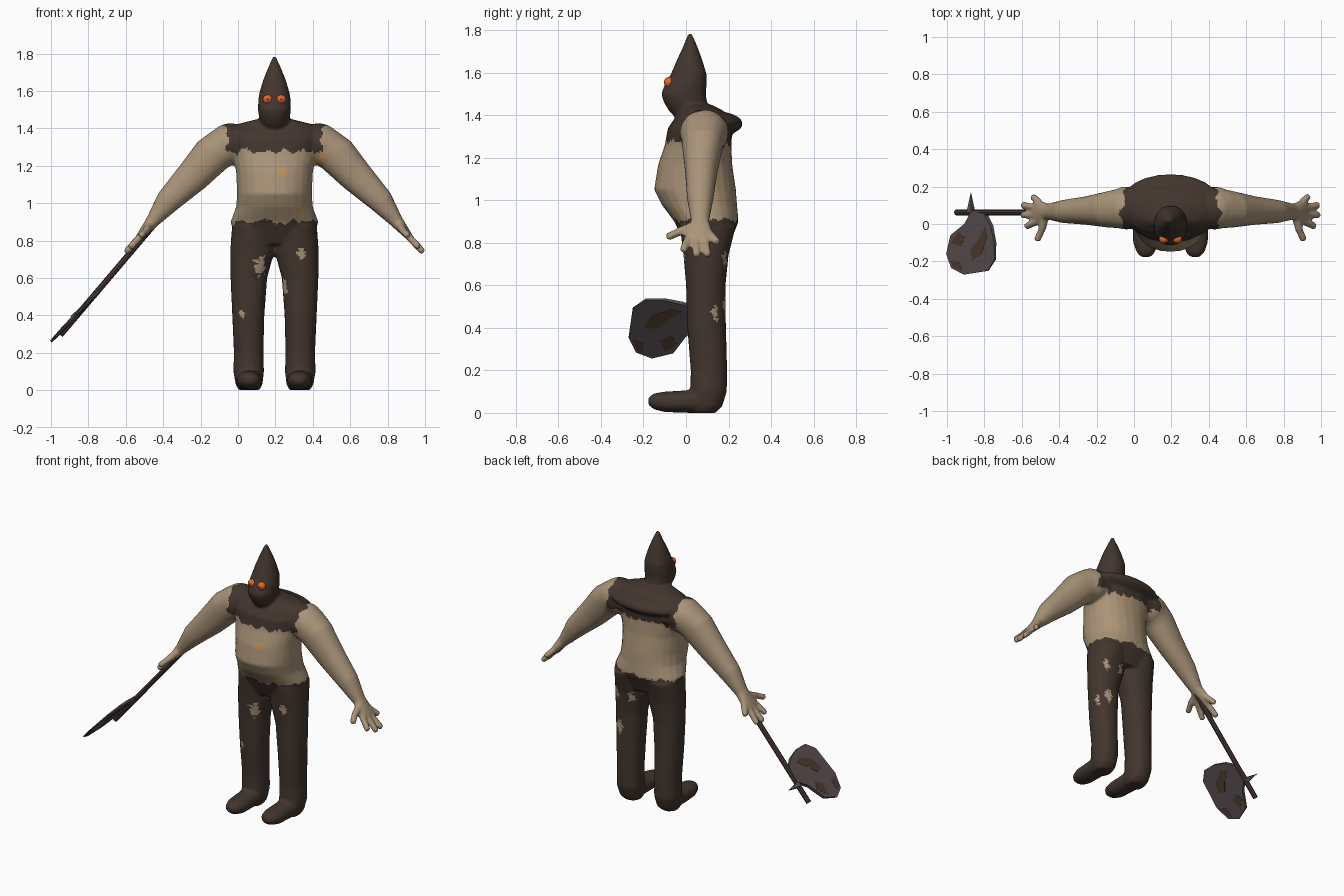
import bpy, bmesh, math
from mathutils import Vector, Matrix, noise

if "Cube" in bpy.data.objects:
    bpy.data.objects.remove(bpy.data.objects["Cube"])

MID = 0.195  # the figure stands off centre because of the long axe
X, Y, Z = Vector((1, 0, 0)), Vector((0, 1, 0)), Vector((0, 0, 1))


def material(name, r, g, b):
    m = bpy.data.materials.new(name)
    m.use_nodes = True
    m.diffuse_color = (r, g, b, 1)
    bsdf = m.node_tree.nodes["Principled BSDF"]
    bsdf.inputs["Base Color"].default_value = (r, g, b, 1)
    bsdf.inputs["Roughness"].default_value = 0.9
    return m


skin = material("skin", 0.40, 0.295, 0.19)
cloth = material("dark cloth", 0.055, 0.036, 0.027)
sore = material("amber sore", 0.52, 0.30, 0.10)
orange = material("eye orange", 0.75, 0.14, 0.02)
pupil = material("eye dark", 0.12, 0.03, 0.01)
steel = material("dull steel", 0.105, 0.08, 0.084)
rust = material("rust", 0.078, 0.046, 0.03)
wood = material("haft wood", 0.065, 0.04, 0.032)


def finish(bm, name, *mats, smooth=True):
    bmesh.ops.recalc_face_normals(bm, faces=bm.faces)
    me = bpy.data.meshes.new(name)
    bm.to_mesh(me)
    bm.free()
    ob = bpy.data.objects.new(name, me)
    bpy.context.collection.objects.link(ob)
    for m in mats:
        me.materials.append(m)
    for p in me.polygons:
        p.use_smooth = smooth
    return ob


def loft(bm, rings, u, v, n=24, power=0.92):
    """Closed skin through (centre, half width along u, half width along v)."""
    def bend(t):
        return math.copysign(abs(t) ** power, t)
    rows = []
    for c, a, b in rings:
        angles = [math.tau * i / n for i in range(n)]
        rows.append([bm.verts.new(c + u * a * bend(math.cos(t)) + v * b * bend(math.sin(t)))
                     for t in angles])
    for r, q in zip(rows, rows[1:]):
        for i in range(n):
            j = (i + 1) % n
            bm.faces.new((r[i], r[j], q[j], q[i]))
    bm.faces.new(rows[0])
    bm.faces.new(rows[-1])


def column(bm, rows, cx=None):
    """Upright loft from (z, half width, front y, back y) and optional x."""
    rings = []
    for z, w, front, back, *x in rows:
        rings.append((Vector((x[0] if x else MID, (front + back) / 2, z)), w, (back - front) / 2))
    loft(bm, rings, X, Y)


def finger(bm, a, b, r):
    d = (b - a).normalized()
    u = d.orthogonal().normalized()
    loft(bm, [(a, r, r), (a.lerp(b, 0.9), r, r), (b, r * 0.6, r * 0.6)], u, d.cross(u), 12)


def ball(bm, centre, size):
    m = Matrix.Translation(centre) @ Matrix.Diagonal((*size, 1))
    bmesh.ops.create_uvsphere(bm, u_segments=24, v_segments=14, radius=1, matrix=m)


# Body: torso with belly, collar roll, hooded head
bm = bmesh.new()
column(bm, [(0.78, 0.2, 0, 0.2), (0.90, 0.235, -0.055, 0.247), (0.98, 0.205, -0.115, 0.24),
            (1.05, 0.2, -0.15, 0.235), (1.165, 0.205, -0.132, 0.218), (1.26, 0.225, -0.1, 0.213),
            (1.34, 0.25, -0.085, 0.22), (1.39, 0.25, -0.05, 0.2), (1.425, 0.19, -0.02, 0.17),
            (1.45, 0.09, -0.02, 0.12)])
ball(bm, (MID, 0.125, 1.36), (0.26, 0.142, 0.06))
column(bm, [(1.38, 0.05, -0.04, 0.11), (1.42, 0.07, -0.08, 0.11), (1.46, 0.083, -0.104, 0.1),
            (1.5, 0.088, -0.117, 0.093), (1.55, 0.087, -0.098, 0.098), (1.59, 0.081, -0.073, 0.098),
            (1.66, 0.06, -0.043, 0.077), (1.72, 0.036, -0.015, 0.055), (1.785, 0.008, 0.01, 0.028)])

for s in (-1, 1):
    def at(x, y, z):
        return Vector((MID + s * x, y, z))

    # Legs and long feet
    legs = [(0.88, 0.112, -0.03, 0.235, 0.115), (0.74, 0.118, -0.012, 0.2, 0.119),
            (0.6, 0.098, 0, 0.186, 0.137), (0.4, 0.086, 0.006, 0.188, 0.14),
            (0.2, 0.079, 0.022, 0.194, 0.138), (0.1, 0.082, 0.02, 0.192, 0.138),
            (0.03, 0.072, 0.02, 0.17, 0.136), (0, 0.055, 0.03, 0.14, 0.136)]
    column(bm, [(z, w, f, b, MID + s * x) for z, w, f, b, x in legs])
    loft(bm, [(at(0.136, 0.1, 0.06), 0.07, 0.06), (at(0.136, 0, 0.053), 0.068, 0.053),
              (at(0.134, -0.1, 0.052), 0.066, 0.048), (at(0.132, -0.15, 0.054), 0.05, 0.038),
              (at(0.132, -0.177, 0.055), 0.025, 0.018)], X, Z)

    # Shoulder and arm
    ball(bm, at(0.235, 0.085, 1.315), (0.12, 0.115, 0.112))
    arm = [(0.14, 0.09, 1.3, 0.09, 0.1), (0.24, 0.085, 1.315, 0.115, 0.11),
           (0.33, 0.078, 1.26, 0.106, 0.097), (0.44, 0.072, 1.14, 0.09, 0.077),
           (0.57, 0.067, 1.01, 0.067, 0.062), (0.655, 0.066, 0.9, 0.036, 0.042),
           (0.70, 0.065, 0.845, 0.025, 0.062), (0.725, 0.065, 0.815, 0.018, 0.06)]
    loft(bm, [(at(x, y, z), a, b) for x, y, z, a, b in arm], Vector((0.75 * s, 0, 0.66)), Y)

    # Four spread fingers and a thumb
    for base, tip, y in ((0.114, 0.15, 0.74), (0.084, 0.102, 0.795),
                         (0.05, 0.048, 0.798), (0.018, -0.014, 0.775)):
        finger(bm, at(0.70, base, 0.84), at(y, tip, 0.84 - (y - 0.70) * 1.08), 0.019)
    finger(bm, at(0.67, 0.04, 0.88), at(0.69, -0.035, 0.85), 0.022)
    finger(bm, at(0.685, -0.025, 0.855), at(0.715, -0.09, 0.825), 0.019)

body = finish(bm, "body", skin, cloth, sore)
bpy.context.view_layer.objects.active = body
fuse = body.modifiers.new("fuse", "REMESH")
fuse.mode, fuse.voxel_size, fuse.use_smooth_shade = "VOXEL", 0.009, True
relax = body.modifiers.new("relax", "SMOOTH")
relax.factor, relax.iterations = 0.5, 5
for mod in ("fuse", "relax"):
    bpy.ops.object.modifier_apply(modifier=mod)

# Holes in the trousers (x, y, z, size) and sores on the front
holes = [Vector(h) for h in ((0.125, 0, 0.655, 0.025), (0.34, 0, 0.735, 0.018), (0.24, 0.04, 0.55, 0.02),
                             (0.02, 0.01, 0.41, 0.01), (0.42, 0.14, 0.47, 0.014), (0.38, 0.19, 0.72, 0.018),
                             (0.27, 0.18, 0.72, 0.018), (0.36, 0.19, 0.5, 0.02))]
sores = [Vector(h) for h in ((0.24, -0.13, 1.17, 0.02), (0.36, -0.07, 0.95, 0.03), (0.45, 0, 1.24, 0.03))]


def near(p, spots, stretch):
    return any(math.dist((p.x, p.y, p.z * stretch), (h.x, h.y, h.z * stretch))
               < h.w * (1.2 + noise.noise(p * 60)) for h in spots)


def body_colour(p):
    dx = abs(p.x - MID)
    rag = noise.noise(Vector((p.x * 22, p.y * 22, 3))) * 0.035 + noise.noise(p * 70) * 0.012
    if p.z < 0.9 + rag and dx < 0.3:
        return 0 if near(p, holes, 0.6) else 1
    hem = 1.275 if p.y < 0.1 else 1.265
    side = 0.255 + noise.noise(Vector((5, p.y * 18, p.z * 18))) * 0.04
    if p.z > hem + rag and dx < side:
        return 1
    if near(p, sores, 1):
        return 2
    blotch = abs(noise.noise(p * 9 + Vector((2, 0, 1)))) < 0.05 and noise.noise(p * 5) > -0.05
    return 2 if blotch and p.y > 0.1 and 1.0 < p.z < 1.28 and dx < 0.22 and p.x > 0.1 else 0


if not body.data.materials:
    for m in (skin, cloth, sore):
        body.data.materials.append(m)
for poly in body.data.polygons:
    poly.material_index = body_colour(poly.center)
    poly.use_smooth = True

# Glowing eyes with dark centres
for name, s in (("right_eye", -1), ("left_eye", 1)):
    bm = bmesh.new()
    centre = Vector((MID + s * 0.036, -0.08, 1.555))
    ball(bm, centre, (0.026, 0.024, 0.025))
    for f in bm.faces:
        d = (f.calc_center_median() - centre).normalized()
        f.material_index = int(-d.y > 0.93)
    finish(bm, name, orange, pupil)

# Axe haft
low, high = Vector((-0.95, 0.062, 0.295)), Vector((-0.41, 0.062, 0.93))
bm = bmesh.new()
aim = (high - low).to_track_quat("Z", "Y").to_matrix().to_4x4()
bmesh.ops.create_cone(bm, cap_ends=True, segments=8, radius1=0.016, radius2=0.016,
                      depth=(high - low).length, matrix=Matrix.Translation((low + high) / 2) @ aim)
finish(bm, "axe_haft", wood, smooth=False)

# Axe blade: flat outline lying along the haft, thinner towards the edge
across = Vector((1.06, 0, -1)).normalized()


def plate(name, outline, extra, mat):
    bm = bmesh.new()
    sides = []
    for s in (-1, 1):
        sides.append([bm.verts.new(Vector((x, y, 0.26 + (x + 1) * 1.06))
                                   + across * s * (0.003 + extra + 0.03 * (y + 0.27)))
                      for x, y in outline])
    a, b = sides
    bm.faces.new(a)
    bm.faces.new(b)
    for i in range(len(a)):
        j = (i + 1) % len(a)
        bm.faces.new((a[i], a[j], b[j], b[i]))
    finish(bm, name, mat, smooth=False)


plate("axe_blade", [(-0.80, 0.07), (-0.76, -0.01), (-0.742, -0.1), (-0.742, -0.19), (-0.78, -0.25),
                    (-0.91, -0.27), (-0.975, -0.235), (-1, -0.16), (-0.975, -0.06), (-0.9, 0), (-0.86, 0.07)],
      0, steel)
plate("rust_streak", [(-0.79, -0.02), (-0.78, -0.07), (-0.81, -0.16), (-0.86, -0.19),
                      (-0.87, -0.14), (-0.83, -0.09)], 0.0012, rust)
plate("rust_corner", [(-0.93, -0.04), (-0.9, -0.07), (-0.92, -0.12), (-0.97, -0.1)], 0.0012, rust)
plate("rust_edge", [(-0.93, -0.2), (-0.92, -0.25), (-0.965, -0.232), (-0.975, -0.2)], 0.0012, rust)

# Spike behind the blade
bm = bmesh.new()
bmesh.ops.create_cone(bm, cap_ends=True, segments=4, radius1=0.024, radius2=0, depth=0.11,
                      matrix=Matrix.Translation((-0.872, 0.117, 0.395)) @ Matrix.Rotation(-math.pi / 2, 4, "X"))
finish(bm, "axe_spike", steel, smooth=False)
